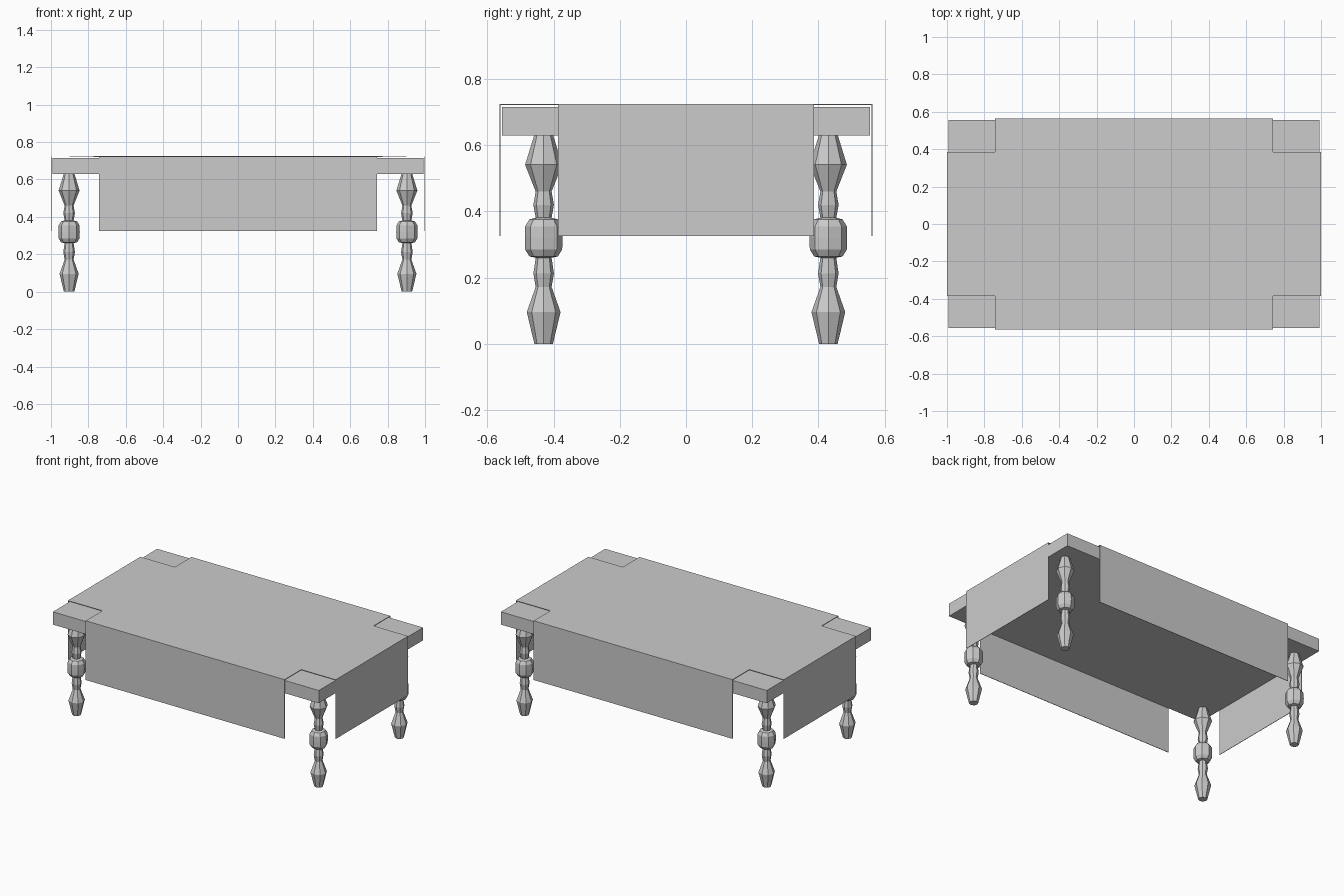
import bpy, bmesh, math

if "Cube" in bpy.data.objects:
    bpy.data.objects.remove(bpy.data.objects["Cube"])

HX, HY = 0.998, 0.562      # half size of the cloth
TOP, HEM = 0.723, 0.325    # cloth top and hem heights


def make_object(name, bm):
    bmesh.ops.recalc_face_normals(bm, faces=bm.faces)
    mesh = bpy.data.meshes.new(name)
    bm.to_mesh(mesh)
    bm.free()
    obj = bpy.data.objects.new(name, mesh)
    bpy.context.collection.objects.link(obj)
    return obj


# Table top slab
bm = bmesh.new()
bmesh.ops.create_cube(bm, size=1)
bmesh.ops.scale(bm, vec=(1.984, 1.112, 0.086), verts=bm.verts)
bmesh.ops.translate(bm, vec=(0, 0, 0.672), verts=bm.verts)
make_object("table_top", bm)

# Cross-shaped cloth with a hanging panel on each side
bm = bmesh.new()
us = [(-HX, HEM), (-HX, TOP), (-0.742, TOP), (0.742, TOP), (HX, TOP), (HX, HEM)]
vs = [(-HY, HEM), (-HY, TOP), (-0.386, TOP), (0.386, TOP), (HY, TOP), (HY, HEM)]
for i in range(5):
    for j in range(5):
        if i == 2 or j == 2:
            corners = [(i, j), (i + 1, j), (i + 1, j + 1), (i, j + 1)]
            bm.faces.new([bm.verts.new((us[a][0], vs[b][0], min(us[a][1], vs[b][1])))
                          for a, b in corners])
bmesh.ops.remove_doubles(bm, verts=bm.verts, dist=1e-4)
cloth = make_object("table_cloth", bm)
thick = cloth.modifiers.new("thickness", 'SOLIDIFY')
thick.thickness = 0.003
thick.offset = 0

# Turned legs: (radius, height) profile revolved with eight flat sides
PROFILE = [(0.028, 0), (0.051, 0.096), (0.024, 0.172), (0.031, 0.212),
           (0.024, 0.26), (0.043, 0.264), (0.056, 0.285), (0.057, 0.32),
           (0.056, 0.355), (0.043, 0.376), (0.024, 0.381), (0.031, 0.42),
           (0.024, 0.46), (0.056, 0.541), (0.028, 0.632)]
SIDES = 8


def make_leg(name, x, y):
    bm = bmesh.new()
    rings = []
    for r, z in PROFILE:
        rings.append([bm.verts.new((x + r * math.cos(k * math.tau / SIDES),
                                    y + r * math.sin(k * math.tau / SIDES), z))
                      for k in range(SIDES)])
    for lo, hi in zip(rings, rings[1:]):
        for k in range(SIDES):
            n = (k + 1) % SIDES
            bm.faces.new((lo[k], lo[n], hi[n], hi[k]))
    bm.faces.new(rings[0])
    bm.faces.new(rings[-1])
    make_object(name, bm)


for side, sx in (("left", -1), ("right", 1)):
    for end, sy in (("front", -1), ("back", 1)):
        make_leg(f"{end}_{side}_leg", sx * 0.903, sy * 0.43)
